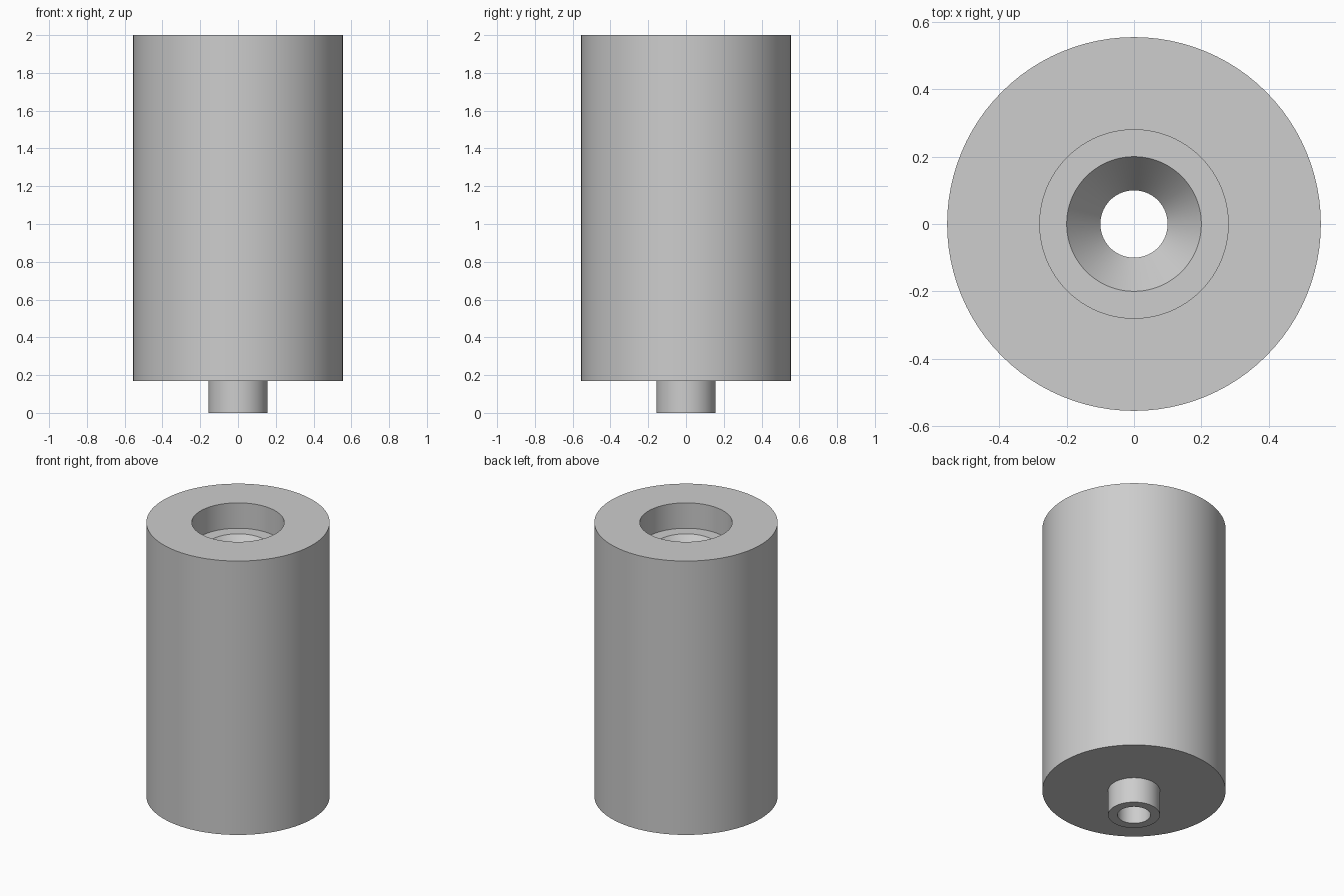
import bpy
import bmesh
import math
from mathutils import Vector

cube = bpy.data.objects.get("Cube")
if cube:
    bpy.data.objects.remove(cube, do_unlink=True)

# Single plain grey finish
grey = bpy.data.materials.new("light grey")
grey.use_nodes = True
colour = (0.61, 0.61, 0.61, 1)
grey.diffuse_color = colour
grey.node_tree.nodes["Principled BSDF"].inputs["Base Color"].default_value = colour

# Main sizes
body_r, peg_r, socket_r, funnel_r, bore_r = 0.555, 0.157, 0.28, 0.2, 0.1
height, shoulder_z, socket_z, funnel_z = 2.0, 0.17, 1.83, 1.7


def lathe(name, profile, material, sides=96):
    """Spin a closed (radius, z) profile around the z axis."""
    bm = bmesh.new()
    verts = [bm.verts.new((r, 0, z)) for r, z in profile]
    edges = [bm.edges.new((a, b)) for a, b in zip(verts, verts[1:] + verts[:1])]
    bmesh.ops.spin(bm, geom=verts + edges, cent=Vector(), axis=Vector((0, 0, 1)),
                   angle=math.tau, steps=sides)
    bmesh.ops.remove_doubles(bm, verts=bm.verts, dist=1e-4)
    bmesh.ops.recalc_face_normals(bm, faces=bm.faces)
    mesh = bpy.data.meshes.new(name)
    bm.to_mesh(mesh)
    bm.free()
    mesh.materials.append(material)
    obj = bpy.data.objects.new(name, mesh)
    bpy.context.collection.objects.link(obj)
    bpy.ops.object.select_all(action='DESELECT')
    obj.select_set(True)
    bpy.context.view_layer.objects.active = obj
    bpy.ops.object.shade_smooth_by_angle(angle=math.radians(25))
    return obj


# Body with bottom peg, top socket, funnel and through bore
lathe("bored_cylinder", [
    (bore_r, 0), (peg_r, 0),
    (peg_r, shoulder_z), (body_r, shoulder_z),
    (body_r, height), (socket_r, height),
    (socket_r, socket_z), (funnel_r, socket_z),
    (bore_r, funnel_z),
], grey)
